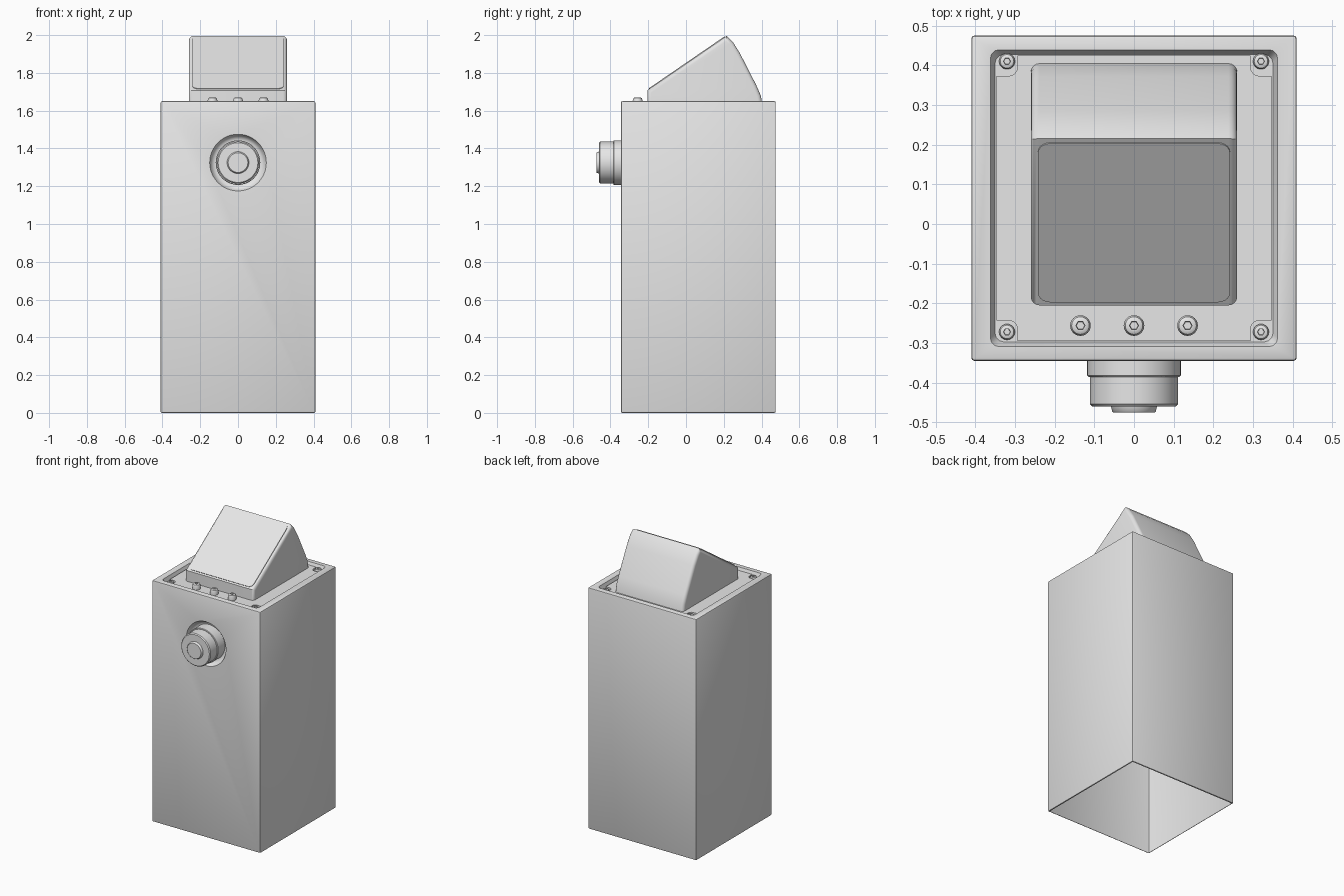
import bpy, bmesh
from math import pi, sin, cos, atan2, hypot, radians
from mathutils import Matrix

cube = bpy.data.objects.get("Cube")
if cube:
    bpy.data.objects.remove(cube, do_unlink=True)

GREY = (0.8, 0.8, 0.8, 1)
grey = bpy.data.materials.new("light_grey")
grey.use_nodes = True
grey.diffuse_color = GREY
grey.node_tree.nodes["Principled BSDF"].inputs["Base Color"].default_value = GREY

MID_Y = 0.065          # centre of the cabinet
FRONT_Y = -0.345
TOP_Z = 1.65
PLATE_Z = 1.634


def finish(name, bm, matrix=Matrix()):
    bmesh.ops.transform(bm, matrix=matrix, verts=bm.verts)
    bmesh.ops.recalc_face_normals(bm, faces=bm.faces)
    mesh = bpy.data.meshes.new(name)
    bm.to_mesh(mesh)
    bm.free()
    mesh.materials.append(grey)
    obj = bpy.data.objects.new(name, mesh)
    bpy.context.collection.objects.link(obj)
    return obj


def prism(points, low, high):
    bm = bmesh.new()
    base = bm.faces.new([bm.verts.new((u, v, low)) for u, v in points])
    top = bmesh.ops.extrude_face_region(bm, geom=[base])["geom"]
    for v in top:
        if isinstance(v, bmesh.types.BMVert):
            v.co.z = high
    return bm


def lathe(profile, sides=48, hex_from=99):
    """Closed solid of revolution; rings from hex_from on are hexagonal."""
    bm = bmesh.new()
    rings = []
    for i, (r, z) in enumerate(profile):
        ring = []
        for k in range(sides):
            a = 2 * pi * k / sides
            s = cos(pi / 6) / cos(a % (pi / 3) - pi / 6) if i >= hex_from else 1
            ring.append(bm.verts.new((r * s * cos(a), r * s * sin(a), z)))
        rings.append(ring)
    for a, b in zip(rings, rings[1:]):
        for k in range(sides):
            n = (k + 1) % sides
            bm.faces.new((a[k], a[n], b[n], b[k]))
    bm.faces.new(rings[0][::-1])
    bm.faces.new(rings[-1])
    return bm


def box(hx, hy, low, high, flare=0):
    bm = prism([(-hx, -hy), (hx, -hy), (hx, hy), (-hx, hy)], low, high)
    for v in bm.verts:
        if v.co.z == high or abs(v.co.z - high) < 1e-5:
            v.co.x += flare if v.co.x > 0 else -flare
            v.co.y += flare if v.co.y > 0 else -flare
    return bm


def cut(target, cutter):
    mod = target.modifiers.new("cut", "BOOLEAN")
    mod.object = cutter
    mod.solver = "EXACT"
    bpy.context.view_layer.objects.active = target
    bpy.ops.object.modifier_apply(modifier=mod.name)
    bpy.data.objects.remove(cutter, do_unlink=True)


# Cabinet: thin-walled box, open below, with a top recess and a dish for the knob
bm = box(0.41, 0.41, 0, TOP_Z)
bmesh.ops.bevel(bm, geom=bm.edges[:], offset=0.008, segments=2, profile=0.5,
                affect="EDGES")
cabinet = finish("cabinet", bm, Matrix.Translation((0, MID_Y, 0)))

bm = box(0.35, 0.362, 1.62, TOP_Z + 0.01, flare=0.016)
bmesh.ops.bevel(bm, geom=[e for e in bm.edges
                          if abs(e.verts[0].co.z - e.verts[1].co.z) > 0.01],
                offset=0.02, segments=3, profile=0.5, affect="EDGES")
cut(cabinet, finish("recess_cutter", bm, Matrix.Translation((0, MID_Y, 0))))

KNOB = Matrix.Translation((0, FRONT_Y, 1.325)) @ Matrix.Rotation(pi / 2, 4, "X")
dish = lathe([(0.118, -0.035), (0.13, -0.032), (0.142, -0.02), (0.15, 0), (0.15, 0.02)])
cut(cabinet, finish("dish_cutter", dish, KNOB))

bm = bmesh.new()
bm.from_mesh(cabinet.data)
bmesh.ops.delete(bm, geom=[f for f in bm.faces if f.calc_center_median().z < 1e-4],
                 context="FACES")
bm.to_mesh(cabinet.data)
bm.free()

# Knob: collar, grip and centre button
finish("knob", lathe([(0.118, -0.036), (0.118, 0.037), (0.115, 0.04), (0.111, 0.04),
                      (0.111, 0.109), (0.105, 0.115), (0.058, 0.115),
                      (0.055, 0.127), (0.052, 0.13)]), KNOB)

# Cover plate with rounded notches around the corner screws
X, Y, N, R = 0.346, 0.36, 0.052, 0.022
outline = []
for sx, sy in ((1, 1), (-1, 1), (-1, -1), (1, -1)):
    corner = [(X, Y - N)]
    for k in range(6):
        t = pi / 2 * (1 - k / 5)
        corner.append((X - N + R - R * cos(t), Y - N + R - R * sin(t)))
    corner.append((X - N, Y))
    if sx * sy < 0:
        corner.reverse()
    outline += [(sx * x, sy * y) for x, y in corner]
finish("cover_plate", prism(outline, 1.615, PLATE_Z), Matrix.Translation((0, MID_Y, 0)))

# Socket-head fasteners
def fastener(name, x, y, z, r, h):
    profile = [(r, 0), (r, h * 0.6), (r * 0.85, h * 0.9), (r * 0.6, h),
               (r * 0.45, h), (r * 0.4, h * 0.5)]
    finish(name, lathe(profile, 24, hex_from=4), Matrix.Translation((x, y, z)))


for side, sx in (("right", -1), ("left", 1)):
    for end, sy in (("front", -1), ("back", 1)):
        fastener(f"{end}_{side}_screw", sx * 0.32, MID_Y + 0.004 + sy * 0.341,
                 1.618, 0.02, 0.02)
for name, x in (("right", -0.135), ("middle", 0), ("left", 0.135)):
    fastener(name + "_button", x, -0.256, PLATE_Z - 0.002, 0.026, 0.038)

# Display housing: wedge profile swept across, sides rounded
wedge = [(-0.205, 1.625), (-0.205, 1.708), (0.215, 1.996), (0.247, 1.965),
         (0.285, 1.905), (0.372, 1.735), (0.396, 1.68), (0.406, 1.625)]
bm = prism(wedge, -0.26, 0.26)
rims = [e for e in bm.edges
        if abs(e.verts[0].co.z - e.verts[1].co.z) < 1e-5
        and max(v.co.y for v in e.verts) > 1.63]
bmesh.ops.bevel(bm, geom=rims, offset=0.022, segments=4, profile=0.5, affect="EDGES")
ACROSS = Matrix(((0, 0, 1, 0), (1, 0, 0, 0), (0, 1, 0, 0), (0, 0, 0, 1)))
finish("display_housing", bm, ACROSS)

# Screen panel on the slope
(y0, z0), (y1, z1) = wedge[1:3]
half = hypot(y1 - y0, z1 - z0) / 2 - 0.012
panel = []
for cx, cy, start in ((1, 1, 0), (-1, 1, 90), (-1, -1, 180), (1, -1, 270)):
    for k in range(6):
        a = radians(start + 18 * k)
        panel.append((cx * 0.212 + 0.03 * cos(a), cy * (half - 0.03) + 0.03 * sin(a)))
finish("screen", prism(panel, -0.003, 0.004),
       Matrix.Translation((0, (y0 + y1) / 2, (z0 + z1) / 2))
       @ Matrix.Rotation(atan2(z1 - z0, y1 - y0), 4, "X"))

# Smooth shading with sharp creases
bpy.ops.object.select_all(action="DESELECT")
for obj in bpy.context.collection.objects:
    if obj.type == "MESH":
        obj.select_set(True)
        bpy.context.view_layer.objects.active = obj
bpy.ops.object.shade_smooth_by_angle(angle=radians(32))
